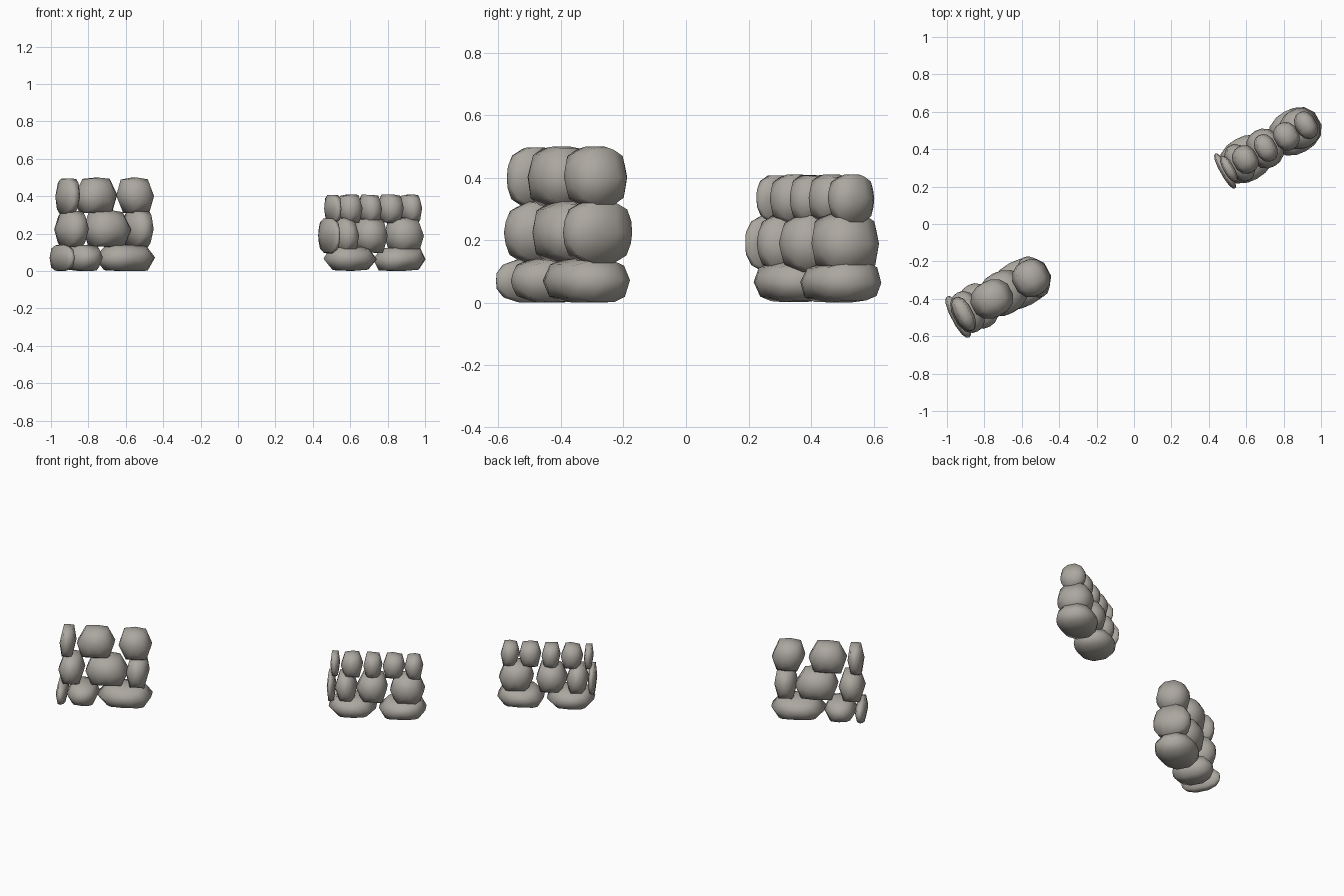
import bpy, bmesh, math, random
from mathutils import Matrix, Vector

cube = bpy.data.objects.get("Cube")
if cube:
    bpy.data.objects.remove(cube, do_unlink=True)

random.seed(4)

# Warm grey stone
stone_mat = bpy.data.materials.new("warm_grey_stone")
stone_mat.use_nodes = True
color = (0.41, 0.385, 0.35, 1)
stone_mat.diffuse_color = color
stone_mat.node_tree.nodes["Principled BSDF"].inputs["Base Color"].default_value = color

# Blunt hexagonal outline, and how it swells through the wall's thickness
OUTLINE = [(1, 0), (0.66, 0.93), (0, 1), (-0.66, 0.93),
           (-1, 0), (-0.66, -0.93), (0, -1), (0.66, -0.93)]
SWELL = [(-0.95, 0.38), (-0.74, 0.76), (-0.32, 1), (0.32, 1), (0.74, 0.76), (0.95, 0.38)]


def add_stone(name, center, size, angle):
    """Loft a bulging stone: size is length, thickness, height."""
    bm = bmesh.new()
    wobble = [(random.uniform(-0.09, 0.09), random.uniform(-0.05, 0.05)) for _ in OUTLINE]
    rings = []
    for y, r in SWELL:
        ring = []
        for (px, pz), (dx, dz) in zip(OUTLINE, wobble):
            x = px * r if pz == 0 else (px + dx) * r
            z = (pz + dz) * r
            z = max(-1, min(1, z))
            ring.append(bm.verts.new((x, y, z)))
        rings.append(ring)
    n = len(OUTLINE)
    for a, b in zip(rings, rings[1:]):
        for i in range(n):
            j = (i + 1) % n
            bm.faces.new((a[i], a[j], b[j], b[i]))
    # Rounded front and back
    for ring, y in ((rings[0], -1), (rings[-1], 1)):
        tip = bm.verts.new((0, y, 0))
        for i in range(n):
            bm.faces.new((ring[i], ring[(i + 1) % n], tip))
    bmesh.ops.recalc_face_normals(bm, faces=bm.faces)
    bmesh.ops.transform(bm, verts=bm.verts, matrix=Matrix.Diagonal(Vector(size) / 2).to_4x4())
    for f in bm.faces:
        f.smooth = True
    mesh = bpy.data.meshes.new(name)
    bm.to_mesh(mesh)
    bm.free()
    mesh.materials.append(stone_mat)
    ob = bpy.data.objects.new(name, mesh)
    ob.location = center
    ob.rotation_euler.z = angle
    bpy.context.collection.objects.link(ob)


def add_wall(name, middle, degrees, rows):
    """Each row: label, bottom, top, thickness, [(x centre, length), ...]."""
    angle = math.radians(degrees)
    for label, low, high, thick, stones in rows:
        for i, (x, length) in enumerate(stones, 1):
            y = middle[1] + (x - middle[0]) * math.tan(angle)
            add_stone(f"{name}_{label}_stone_{i}", (x, y, (low + high) / 2),
                      (length, thick, high - low), angle)


# Taller wall piece with large stones
add_wall("right_wall", (-0.72, -0.38), 28, [
    ("bottom", 0.0, 0.14, 0.25, [(-0.94, 0.07), (-0.83, 0.19), (-0.605, 0.325)]),
    ("middle", 0.125, 0.325, 0.235, [(-0.89, 0.155), (-0.70, 0.255), (-0.537, 0.135)]),
    ("top", 0.305, 0.50, 0.2, [(-0.91, 0.095), (-0.76, 0.225), (-0.55, 0.195)]),
])

# Lower wall piece with small stones along its top
add_wall("left_wall", (0.72, 0.415), 29.5, [
    ("bottom", 0.0, 0.13, 0.24, [(0.60, 0.285), (0.862, 0.28)]),
    ("middle", 0.095, 0.285, 0.215, [(0.487, 0.05), (0.565, 0.13), (0.70, 0.185), (0.887, 0.205)]),
    ("top", 0.255, 0.41, 0.155, [(0.507, 0.055), (0.595, 0.13), (0.705, 0.11),
                                 (0.815, 0.13), (0.92, 0.11)]),
])
